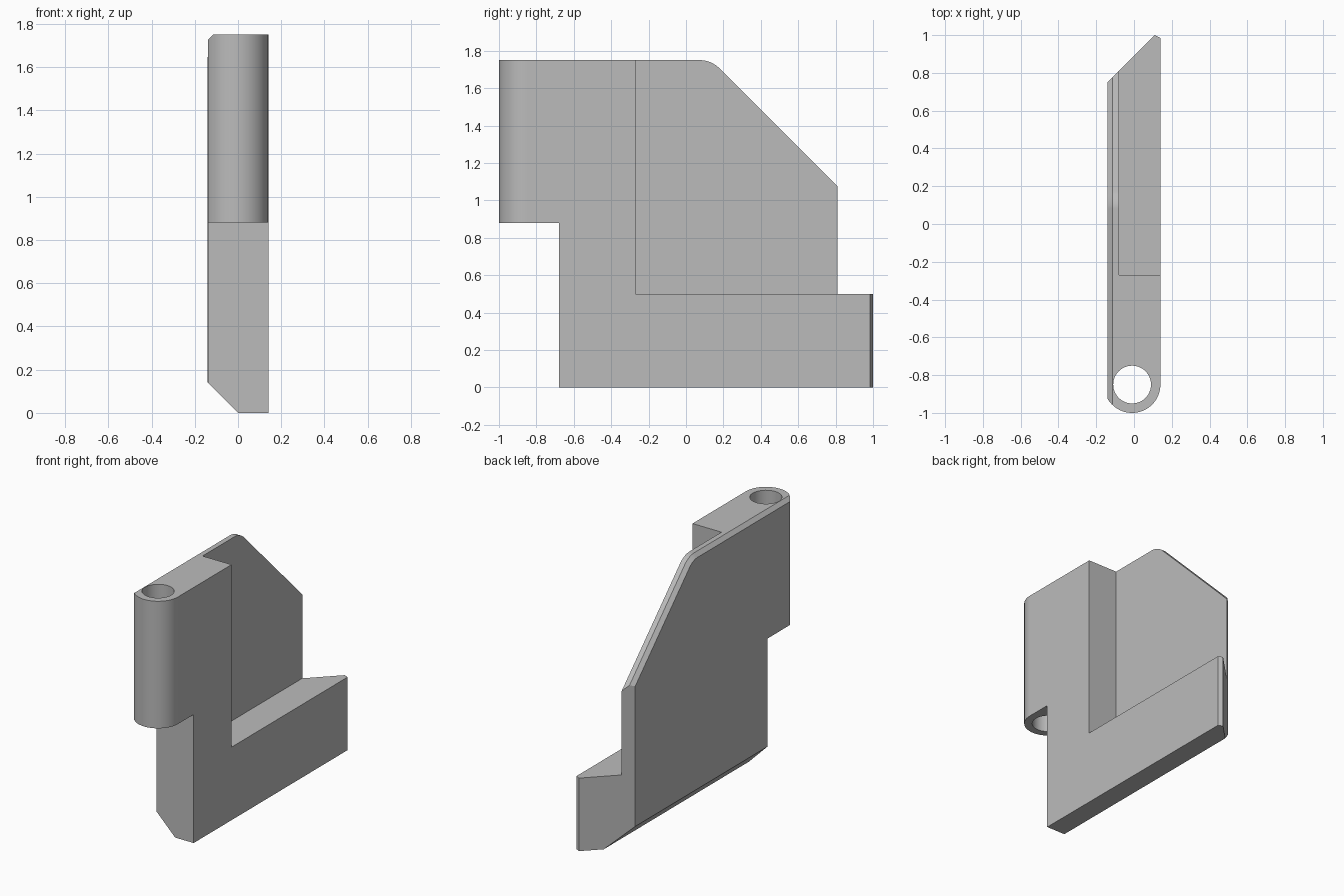
import bpy, bmesh
from math import sin, cos, tan, pi, radians, asin
from mathutils import Vector

old = bpy.data.objects.get("Cube")
if old:
    bpy.data.objects.remove(old, do_unlink=True)

HALF, TOP = 0.14, 1.75
BARREL = Vector((-0.01, -0.85))
BARREL_R = 0.15

grey = bpy.data.materials.new("plain grey")
grey.use_nodes = True
colour = (0.5, 0.5, 0.5, 1)
grey.diffuse_color = colour
grey.node_tree.nodes["Principled BSDF"].inputs["Base Color"].default_value = colour


def make_object(name, bm):
    bmesh.ops.recalc_face_normals(bm, faces=bm.faces)
    mesh = bpy.data.meshes.new(name)
    bm.to_mesh(mesh)
    bm.free()
    mesh.materials.append(grey)
    obj = bpy.data.objects.new(name, mesh)
    bpy.context.collection.objects.link(obj)
    return obj


def prism(outline, z0, z1):
    bm = bmesh.new()
    face = bm.faces.new([bm.verts.new((x, y, z0)) for x, y in outline])
    up = bmesh.ops.extrude_face_region(bm, geom=[face])["geom"]
    verts = [v for v in up if isinstance(v, bmesh.types.BMVert)]
    bmesh.ops.translate(bm, verts=verts, vec=(0, 0, z1 - z0))
    bmesh.ops.recalc_face_normals(bm, faces=bm.faces)
    return bm


def clip(bm, point, normal):
    """Cut away everything on the normal's side and cap the cut."""
    geom = bm.verts[:] + bm.edges[:] + bm.faces[:]
    bmesh.ops.bisect_plane(bm, geom=geom, dist=1e-5, plane_co=point,
                           plane_no=Vector(normal).normalized(), clear_outer=True)
    rim = [e for e in bm.edges if e.is_boundary]
    if rim:
        bmesh.ops.holes_fill(bm, edges=rim, sides=0)


def box(x0, x1, y0, y1, z0, z1):
    return prism([(x0, y0), (x1, y0), (x1, y1), (x0, y1)], z0, z1)


def arc(centre, radius, a0, a1, steps):
    return [(centre.x + radius * cos(a0 + (a1 - a0) * i / steps),
             centre.y + radius * sin(a0 + (a1 - a0) * i / steps))
            for i in range(steps + 1)]


# Plan outline: round nose at the front, slanted end at the back
nose_end = -pi + asin(0.075 / BARREL_R)
plan = arc(BARREL, BARREL_R, 0, nose_end, 32)
plan += [(-HALF, 0.75), (0.11, 1.0), (HALF, 0.985)]
bm = prism(plan, 0, TOP + 0.1)

# Top, rounded corner and slope, then the narrow chamfer that follows them
corner_r = 0.15
corner = Vector((0, 0.135 - corner_r * tan(radians(22.5)), TOP - corner_r))
normals = [Vector((0, sin(a), cos(a))) for a in (radians(45) * i / 6 for i in range(7))]
for n in normals:
    clip(bm, corner + n * corner_r, n)
for n in normals:
    clip(bm, corner + n * corner_r + Vector((0.025 - HALF, 0, 0)), n + Vector((-1, 0, 0)))

# Large chamfer along the bottom edge
clip(bm, (0, 0, 0), (-1, 0, -1))
body = make_object("hinge_bracket", bm)

# Side recess, notch under the barrel, and pin hole
cutters = [
    make_object("recess_cutter", box(-0.08, 0.4, -0.27, 1.3, 0.5, 2.2)),
    make_object("notch_cutter", box(-0.4, 0.4, -1.3, -0.68, -0.3, 0.88)),
    make_object("pin_hole_cutter",
                prism(arc(BARREL, 0.1, 0, 2 * pi, 48)[:-1], 0.5, 2.2)),
]
bpy.ops.object.select_all(action="DESELECT")
body.select_set(True)
bpy.context.view_layer.objects.active = body
for cutter in cutters:
    cutter.hide_render = True
    mod = body.modifiers.new("cut", "BOOLEAN")
    mod.operation = "DIFFERENCE"
    mod.solver = "EXACT"
    mod.object = cutter
    bpy.ops.object.modifier_apply(modifier=mod.name)
    bpy.data.objects.remove(cutter, do_unlink=True)

# Smooth the round parts, keep the edges crisp and the large faces flat
bpy.ops.object.shade_smooth_by_angle(angle=radians(30))
body.modifiers.new("flat faces", "WEIGHTED_NORMAL").keep_sharp = True
